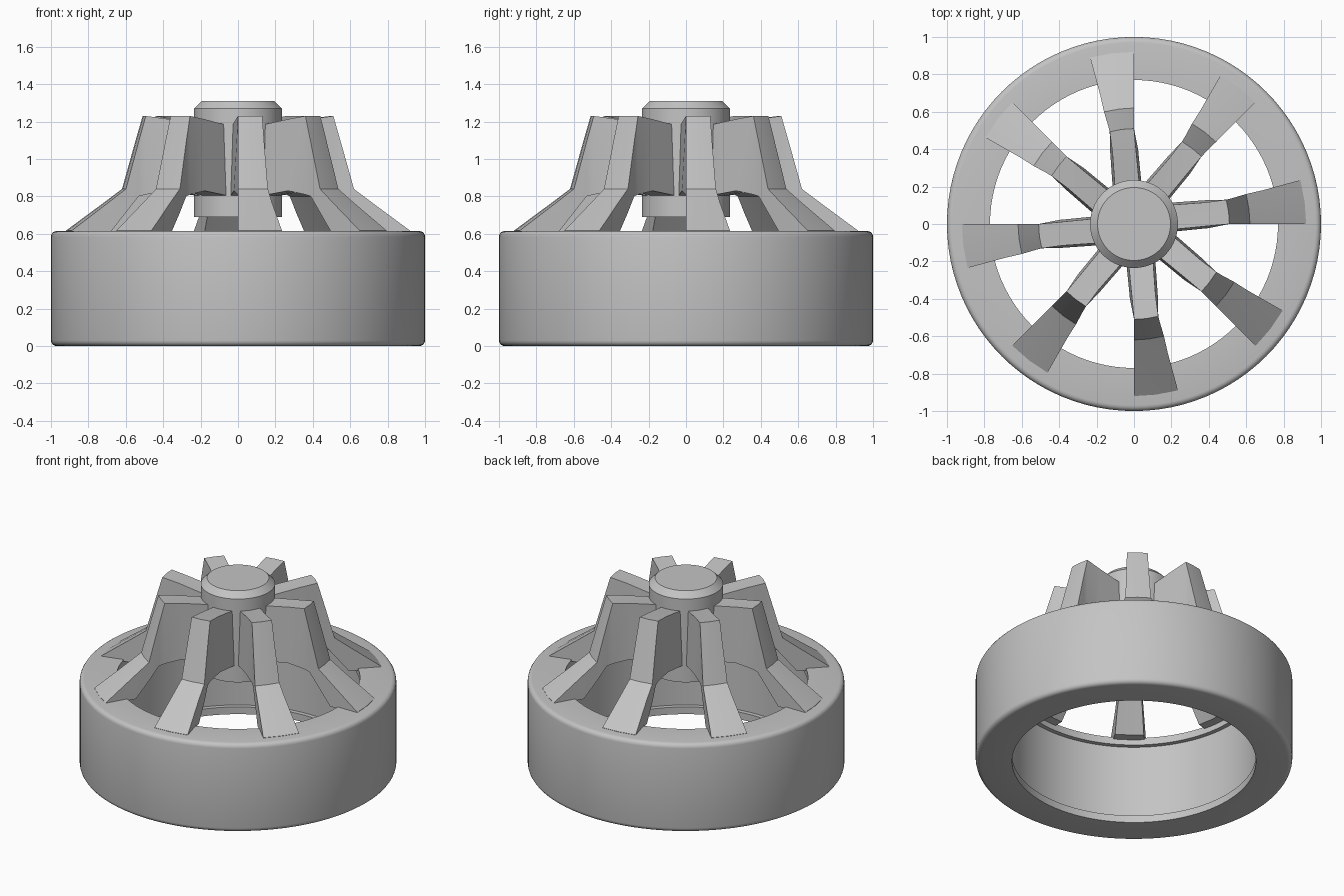
import bpy, bmesh, math

if "Cube" in bpy.data.objects:
    bpy.data.objects.remove(bpy.data.objects["Cube"])

grey = bpy.data.materials.new("light_grey")
grey.diffuse_color = (0.55, 0.55, 0.55, 1)
grey.use_nodes = True
grey.node_tree.nodes["Principled BSDF"].inputs["Base Color"].default_value = grey.diffuse_color


def make_object(name, bm, angle=None):
    bmesh.ops.recalc_face_normals(bm, faces=bm.faces[:])
    mesh = bpy.data.meshes.new(name)
    bm.to_mesh(mesh)
    bm.free()
    mesh.materials.append(grey)
    ob = bpy.data.objects.new(name, mesh)
    bpy.context.collection.objects.link(ob)
    if angle:
        bpy.ops.object.select_all(action='DESELECT')
        ob.select_set(True)
        bpy.context.view_layer.objects.active = ob
        bpy.ops.object.shade_smooth_by_angle(angle=math.radians(angle))
    return ob


def lathe(name, profile, closed, steps=96):
    """Spin an (r, z) profile around z."""
    bm = bmesh.new()
    verts = [bm.verts.new((r, 0, z)) for r, z in profile]
    pairs = list(zip(verts, verts[1:]))
    if closed:
        pairs.append((verts[-1], verts[0]))
    edges = [bm.edges.new(p) for p in pairs]
    bmesh.ops.spin(bm, geom=verts + edges, cent=(0, 0, 0), axis=(0, 0, 1),
                   angle=math.tau, steps=steps, use_duplicate=False)
    bmesh.ops.remove_doubles(bm, verts=bm.verts[:], dist=1e-4)
    return make_object(name, bm, 30)


# Base ring: rounded outer edges, inner wall recessed between two lips
H, B = 0.615, 0.03
corner = [(1 - B + B * math.sin(a), B - B * math.cos(a))
          for a in (math.radians(d) for d in (0, 22.5, 45, 67.5, 90))]
lip = [(0.77, 0), (0.77, 0.05), (0.80, 0.05)]
lower = lip[::-1] + corner
lathe("base_ring", lower + [(r, H - z) for r, z in reversed(lower)], True)

# Central hub with chamfered top
lathe("hub", [(0, 0.69), (0.235, 0.69), (0.235, 1.27), (0.195, 1.31), (0, 1.31)], False)

# Leg stations: radius, left edge, right edge, top z, bottom z
STATIONS = [
    (0.20, -0.03, 0.10, 1.18, 0.80),
    (0.40, -0.01, 0.115, 1.215, 0.83),
    (0.51, 0.0, 0.13, 1.23, 0.81),
    (0.55, 0.0, 0.14, 1.09, 0.80),
    (0.62, 0.0, 0.16, 0.84, 0.714),
    (0.71, 0.0, 0.18, 0.772, 0.603),
    (0.92, 0.0, 0.235, 0.617, 0.60),
]


def make_leg(index):
    bm = bmesh.new()
    rings = []
    for r, x0, x1, zt, zb in STATIONS:
        draft = 0.012 if r < 0.5 else 0.0   # web is thicker towards its lower edge
        ring = []
        for z, d, ts in ((zt, 0, (0, 0.5, 1)), (zb, draft, (1, 0.5, 0))):
            for t in ts:
                x = (x0 - d) * (1 - t) + (x1 + d) * t
                ring.append(bm.verts.new((x, -math.sqrt(r * r - x * x), z)))
        rings.append(ring)
    for a, b in zip(rings, rings[1:]):
        for i in range(6):
            j = (i + 1) % 6
            bm.faces.new((a[i], a[j], b[j], b[i]))
    bm.faces.new(rings[0])
    bm.faces.new(rings[-1])
    leg = make_object(f"leg_{index + 1}", bm, 15)
    leg.rotation_euler.z = index * math.tau / 8


for i in range(8):
    make_leg(i)
